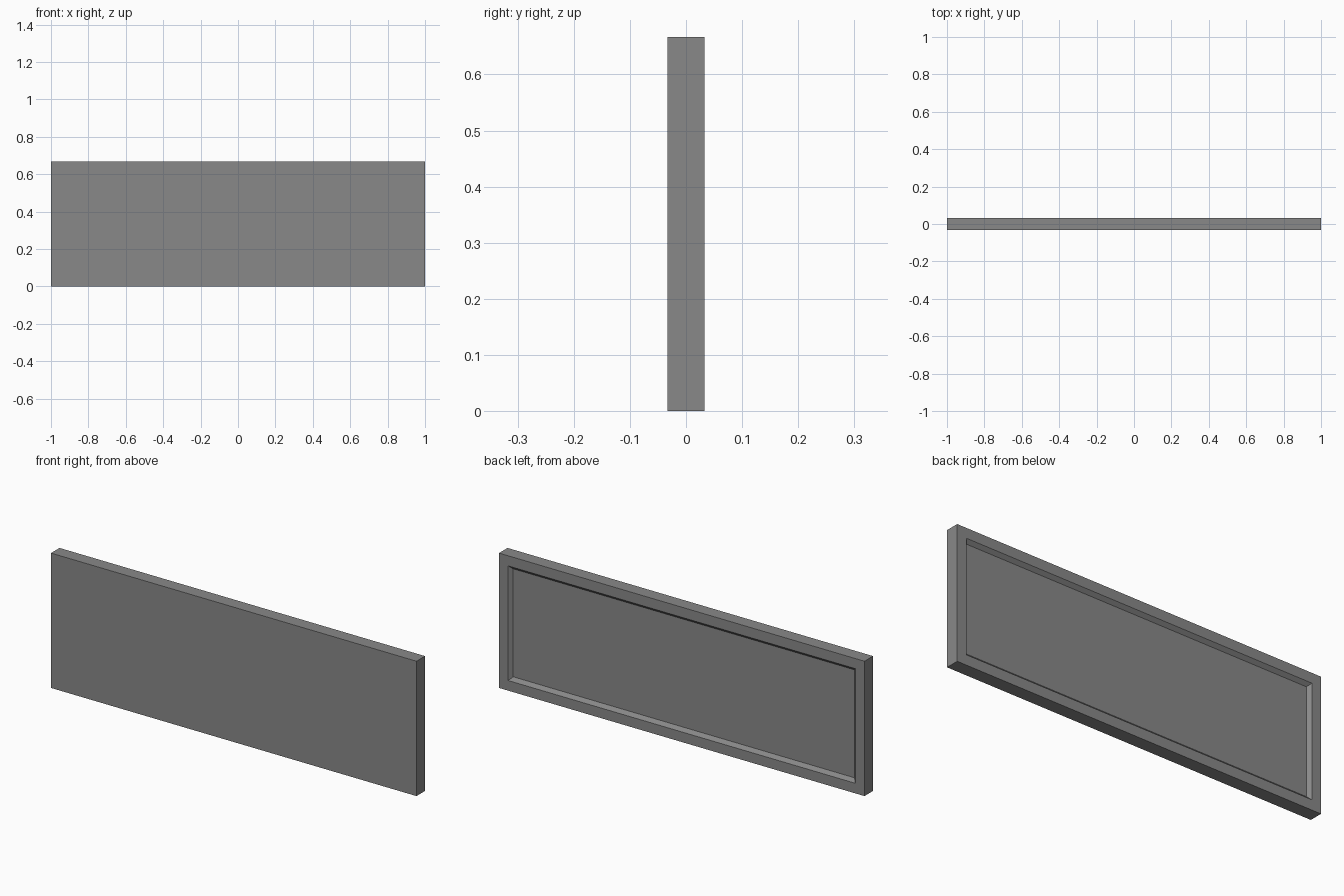
import bpy
import bmesh
from mathutils import Vector

cube = bpy.data.objects.get("Cube")
if cube:
    bpy.data.objects.remove(cube, do_unlink=True)

WIDTH, DEPTH, HEIGHT = 2.0, 0.0667, 0.667
BORDER = 0.05      # flat rim around the back recess
BEVEL = 0.0165     # sloped step: same inset and depth

# Plain grey material
grey = bpy.data.materials.new("mid_grey")
grey.use_nodes = True
colour = (0.25, 0.25, 0.25, 1.0)
grey.diffuse_color = colour
grey.node_tree.nodes["Principled BSDF"].inputs["Base Color"].default_value = colour

# Solid slab standing on the ground
bm = bmesh.new()
bmesh.ops.create_cube(bm, size=1.0)
bmesh.ops.scale(bm, vec=(WIDTH, DEPTH, HEIGHT), verts=bm.verts)
bmesh.ops.translate(bm, vec=(0, 0, HEIGHT / 2), verts=bm.verts)

# Back face: flat rim, then a sloped step down to the recessed field
back = max(bm.faces, key=lambda f: f.calc_center_median().y)
bmesh.ops.inset_region(bm, faces=[back], thickness=BORDER, use_even_offset=True)
bmesh.ops.inset_region(bm, faces=[back], thickness=BEVEL, use_even_offset=True)
bmesh.ops.translate(bm, vec=Vector((0, -BEVEL, 0)), verts=back.verts)
bmesh.ops.recalc_face_normals(bm, faces=bm.faces)

mesh = bpy.data.meshes.new("recessed_panel")
bm.to_mesh(mesh)
bm.free()
mesh.materials.append(grey)
panel = bpy.data.objects.new("recessed_panel", mesh)
bpy.context.collection.objects.link(panel)
